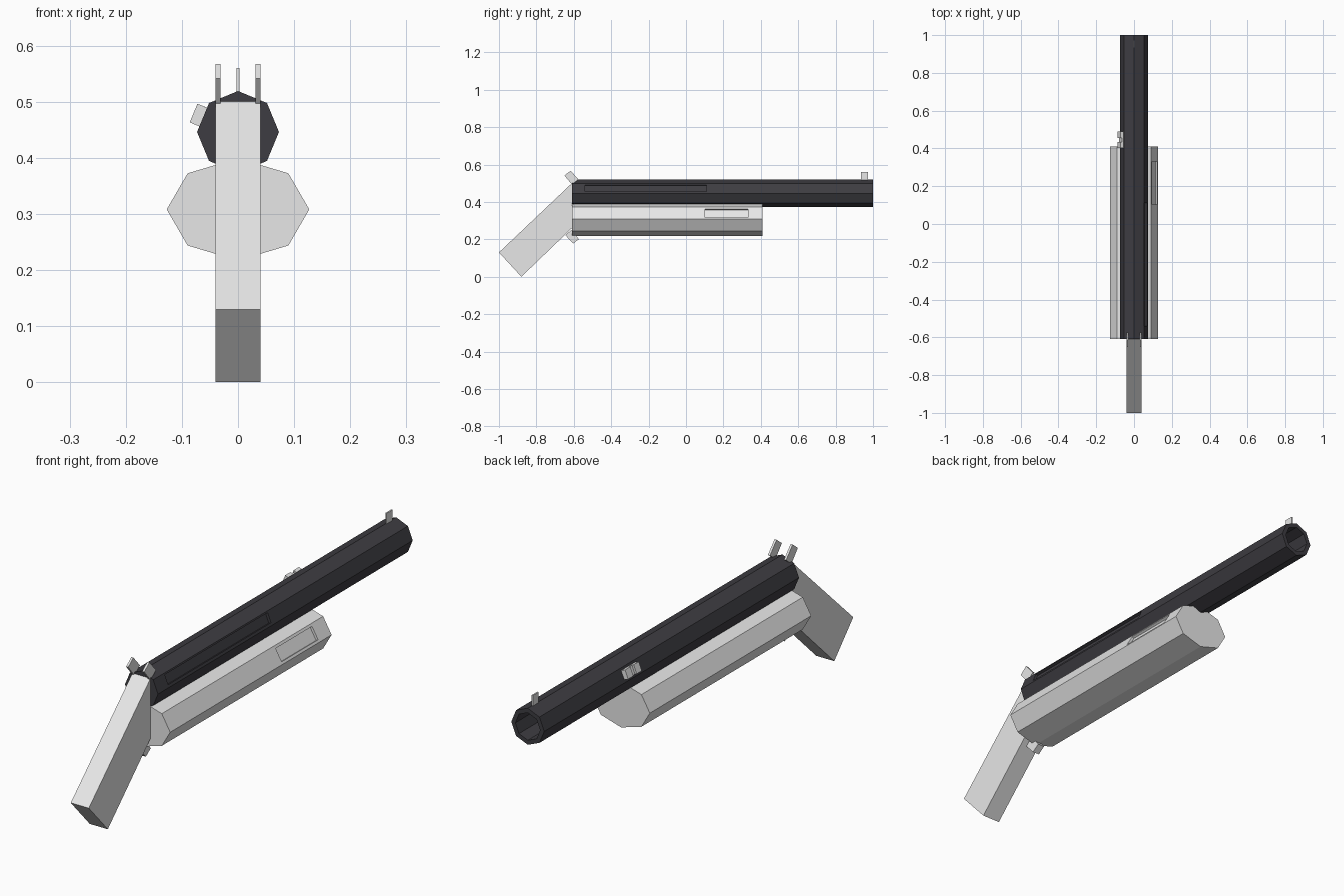
import bpy, bmesh
from math import radians, sin, cos, pi
from mathutils import Matrix

if "Cube" in bpy.data.objects:
    bpy.data.objects.remove(bpy.data.objects["Cube"])


def material(name, color):
    mat = bpy.data.materials.new(name)
    mat.use_nodes = True
    mat.diffuse_color = color
    mat.node_tree.nodes["Principled BSDF"].inputs["Base Color"].default_value = color
    return mat


light_grey = material("light grey", (0.8, 0.8, 0.8, 1))
dark_metal = material("dark metal", (0.048, 0.046, 0.054, 1))


def finish(name, bm, mat):
    bmesh.ops.recalc_face_normals(bm, faces=bm.faces)
    mesh = bpy.data.meshes.new(name)
    bm.to_mesh(mesh)
    bm.free()
    mesh.materials.append(mat)
    obj = bpy.data.objects.new(name, mesh)
    bpy.context.collection.objects.link(obj)
    return obj


def prism(name, points, offset, mat):
    """Extrude a flat outline of 3D points along an offset."""
    bm = bmesh.new()
    face = bm.faces.new([bm.verts.new(p) for p in points])
    geom = bmesh.ops.extrude_face_region(bm, geom=[face])["geom"]
    verts = [g for g in geom if isinstance(g, bmesh.types.BMVert)]
    bmesh.ops.translate(bm, verts=verts, vec=offset)
    return finish(name, bm, mat)


def octagon(name, rx, rz, z, y0, y1, mat):
    pts = [(rx * cos(k * pi / 4), y0, z + rz * sin(k * pi / 4)) for k in range(8)]
    return prism(name, pts, (0, y1 - y0, 0), mat)


def side_profile(name, outline, x, width, mat):
    pts = [(x - width / 2, y, z) for y, z in outline]
    return prism(name, pts, (width, 0, 0), mat)


def box(name, center, size, tilt, mat):
    """Box turned about the y axis by tilt degrees."""
    bm = bmesh.new()
    bmesh.ops.create_cube(bm, size=1)
    m = Matrix.Translation(center) @ Matrix.Rotation(radians(tilt), 4, 'Y') @ Matrix.Diagonal((*size, 1))
    bm.transform(m)
    return finish(name, bm, mat)


def cut(target, cutter):
    mod = target.modifiers.new("cut", 'BOOLEAN')
    mod.operation = 'DIFFERENCE'
    mod.solver = 'EXACT'
    mod.object = cutter
    bpy.context.view_layer.objects.active = target
    bpy.ops.object.modifier_apply(modifier=mod.name)
    bpy.data.objects.remove(cutter)


# Barrel with hollow muzzle and long side slot
barrel = octagon("barrel", 0.073, 0.073, 0.446, -0.61, 1.0, dark_metal)
cut(barrel, octagon("bore_cutter", 0.055, 0.055, 0.446, 0.8, 1.1, dark_metal))
cut(barrel, box("slot_cutter", (0.062, -0.215, 0.474), (0.022, 0.65, 0.039), -22.5, dark_metal))

# Fore-end body with shallow side window
body = octagon("lower_body", 0.127, 0.091, 0.308, -0.61, 0.41, light_grey)
cut(body, box("window_cutter", (0.1085, 0.217, 0.34), (0.02, 0.23, 0.053), -30, light_grey))

# Slanted grip
side_profile("grip", [(-1, 0.13), (-0.88, 0), (-0.61, 0.26), (-0.6, 0.27), (-0.6, 0.5), (-0.61, 0.5)],
             0, 0.08, light_grey)

# Trigger tab under the body
side_profile("trigger", [(-0.604, 0.178), (-0.645, 0.222), (-0.613, 0.25), (-0.572, 0.2)],
             0, 0.03, light_grey)

# Rear sights, one each side
for side, x in (("left", 0.0355), ("right", -0.0355)):
    side_profile(side + "_rear_sight", [(-0.65, 0.541), (-0.617, 0.567), (-0.575, 0.52), (-0.61, 0.493)],
                 x, 0.009, light_grey)

# Front sight
box("front_sight", (0, 0.954, 0.534), (0.006, 0.037, 0.052), 0, light_grey)

# Ridged catch on the right of the barrel
for i, y in enumerate((0.418, 0.472)):
    box("catch_ridge_%d" % (i + 1), (-0.069, y, 0.4755), (0.022, 0.033, 0.036), 22.5, light_grey)
box("catch_base", (-0.066, 0.445, 0.4743), (0.012, 0.03, 0.036), 22.5, light_grey)
